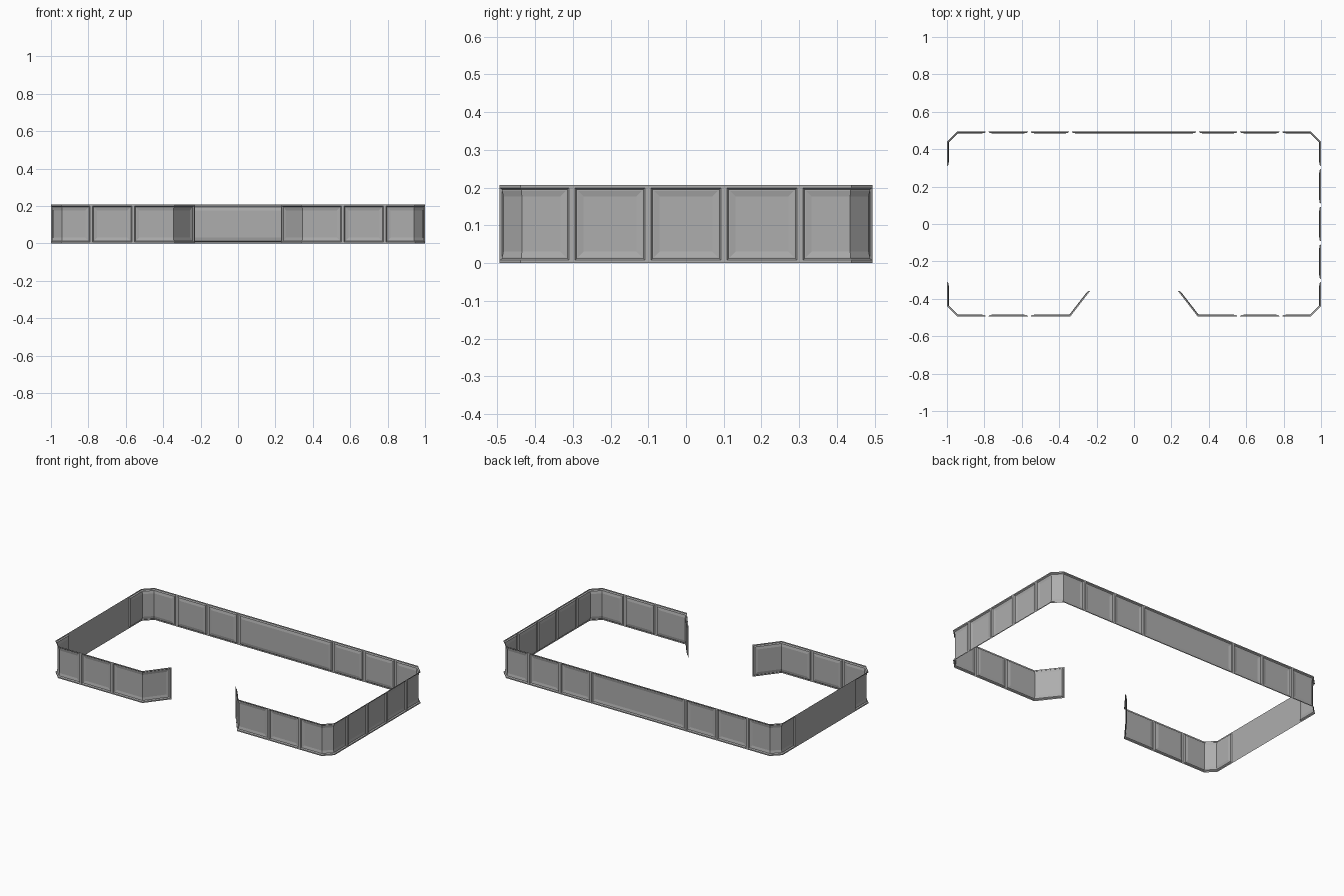
import bpy, bmesh
from mathutils import Vector

if "Cube" in bpy.data.objects:
    bpy.data.objects.remove(bpy.data.objects["Cube"])

X, Y, H = 1.0, 0.494, 0.207   # half length, half width, wall height
C = 0.055                     # corner chamfer

# inset distance and sunken depth of each contour of a panel
RINGS = [(0, 0), (0.0075, 0), (0.0125, 0.007), (0.016, 0.007), (0.03, 0.010)]

grey = bpy.data.materials.new("dark_grey")
grey.diffuse_color = (0.42, 0.42, 0.42, 1)
grey.use_nodes = True
grey.node_tree.nodes["Principled BSDF"].inputs["Base Color"].default_value = grey.diffuse_color


def offset(path, inset, depth):
    """Shift a plan path inward (to its left) and trim both ends."""
    p = [Vector(q) for q in path]
    dirs = [(b - a).normalized() for a, b in zip(p, p[1:])]
    nrm = [Vector((-d.y, d.x)) for d in dirs]
    out = [p[0] + nrm[0] * depth + dirs[0] * inset]
    for i in range(1, len(p) - 1):
        m = nrm[i - 1] + nrm[i]
        out.append(p[i] + m * (depth * 2 / m.length_squared))
    out.append(p[-1] + nrm[-1] * depth - dirs[-1] * inset)
    return out


def panel(name, path, rings=RINGS):
    """Framed sheet following a plan path, with a sunken centre."""
    bm = bmesh.new()
    loops = []
    for inset, depth in rings:
        pts = offset(path, inset, depth)
        low = [bm.verts.new((q.x, q.y, inset)) for q in pts]
        top = [bm.verts.new((q.x, q.y, H - inset)) for q in pts]
        loops.append(low + top[::-1])
    n = len(loops[0])
    # frame and step faces between contours
    for a, b in zip(loops, loops[1:]):
        for i in range(n):
            j = (i + 1) % n
            bm.faces.new((a[i], a[j], b[j], b[i]))
    # sunken centre
    last = loops[-1]
    for i in range(n // 2 - 1):
        bm.faces.new((last[i], last[i + 1], last[n - 2 - i], last[n - 1 - i]))
    me = bpy.data.meshes.new(name)
    bm.to_mesh(me)
    bm.free()
    me.materials.append(grey)
    ob = bpy.data.objects.new(name, me)
    bpy.context.collection.objects.link(ob)


def flip(path, sx, sy):
    """Mirror a path, keeping the inside on its left."""
    q = [(x * sx, y * sy) for x, y in path]
    return q if sx * sy > 0 else q[::-1]


S1, S2, S3, E = 0.785, 0.56, 0.34, 0.302   # seam positions

# chamfered corners
corner = [(S1, -Y), (X - C, -Y), (X, -Y + C), (X, -E)]
for sx in (1, -1):
    for sy in (1, -1):
        panel("corner_panel", flip(corner, sx, sy))

# front panels and angled entrance wings, back panels
for sx in (1, -1):
    panel("front_panel", flip([(S2, -Y), (S1, -Y)], sx, 1))
    panel("entrance_panel", flip([(0.23, -0.352), (S3, -Y), (S2, -Y)], sx, 1))
    panel("back_panel", flip([(S2, -Y), (S1, -Y)], sx, -1))
    panel("back_panel", flip([(S3, -Y), (S2, -Y)], sx, -1))

# long back centre panel
panel("back_centre_panel", [(S3, Y), (-S3, Y)])

# right end panels
for i in range(3):
    y = -E + i * E * 2 / 3
    panel("right_panel", [(X, y), (X, y + E * 2 / 3)])

# plain flat left end
panel("left_wall", [(-X, E), (-X, -E)], [(0, 0)])
